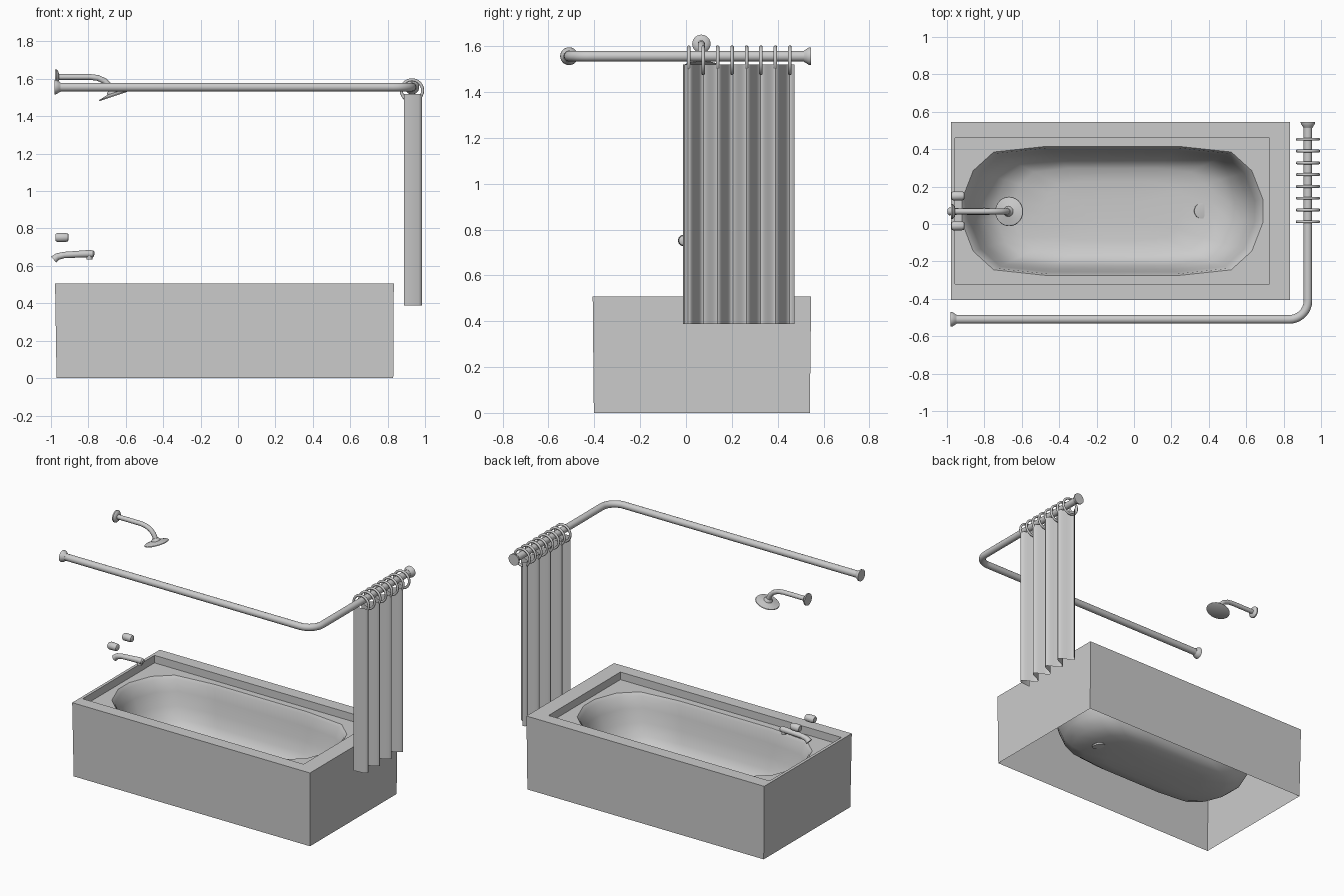
import bpy, bmesh, math
from mathutils import Vector

if "Cube" in bpy.data.objects:
    bpy.data.objects.remove(bpy.data.objects["Cube"])


def finish(name, bm, angle=40, recalc=True):
    if recalc:
        bmesh.ops.recalc_face_normals(bm, faces=bm.faces)
    me = bpy.data.meshes.new(name)
    bm.to_mesh(me)
    bm.free()
    ob = bpy.data.objects.new(name, me)
    bpy.context.collection.objects.link(ob)
    bpy.ops.object.select_all(action='DESELECT')
    ob.select_set(True)
    bpy.context.view_layer.objects.active = ob
    bpy.ops.object.shade_smooth_by_angle(angle=math.radians(angle))
    return ob


def bridge(bm, a, b):
    n = len(a)
    for i in range(n):
        bm.faces.new((a[i], a[(i + 1) % n], b[(i + 1) % n], b[i]))


def tube(name, pts, radii, sides=20):
    """Round section swept along points, one radius per point."""
    pts = [Vector(p) for p in pts]
    if not isinstance(radii, (list, tuple)):
        radii = [radii] * len(pts)
    bm = bmesh.new()
    loops = []
    for i, (p, r) in enumerate(zip(pts, radii)):
        t = pts[min(i + 1, len(pts) - 1)] - pts[max(i - 1, 0)]
        q = t.to_track_quat('Z', 'Y')
        loops.append([bm.verts.new(p + q @ Vector((r * math.cos(a), r * math.sin(a), 0)))
                      for a in (2 * math.pi * k / sides for k in range(sides))])
    for a, b in zip(loops, loops[1:]):
        bridge(bm, a, b)
    bm.faces.new(loops[0])
    bm.faces.new(loops[-1])
    return finish(name, bm)


def lathe(name, start, axis, profile, sides=24):
    """Turned part: profile is (distance along axis, radius)."""
    axis = Vector(axis).normalized()
    return tube(name, [Vector(start) + axis * d for d, _ in profile],
                [r for _, r in profile], sides)


# Tub: open-bottomed apron, flat rim, recessed deck and lofted basin
bm = bmesh.new()


def rect(x0, x1, y0, y1, z):
    return [bm.verts.new(c + (z,)) for c in ((x0, y0), (x1, y0), (x1, y1), (x0, y1))]


deck_z = 0.455
rects = [rect(-0.97, 0.83, -0.402, 0.54, 0), rect(-0.978, 0.833, -0.407, 0.546, 0.507),
         rect(-0.958, 0.725, -0.322, 0.46, 0.507), rect(-0.958, 0.725, -0.322, 0.46, deck_z)]
for a, b in zip(rects, rects[1:]):
    bridge(bm, a, b)
quarter = [(0.805, 0.06), (0.745, 0.215), (0.635, 0.315), (0.355, 0.345)]
half = quarter + [(-x, y) for x, y in reversed(quarter)]
outline = half + [(-x, -y) for x, y in half]
loops = []
for s, z in ((1, deck_z), (0.975, 0.435), (0.945, 0.36), (0.905, 0.27), (0.85, 0.19),
             (0.77, 0.135), (0.66, 0.105), (0.45, 0.093), (0.2, 0.088)):
    loops.append([bm.verts.new((-0.115 + x * s, 0.07 + y * s, z)) for x, y in outline])
for a, b in zip(loops, loops[1:]):
    bridge(bm, a, b)
bm.faces.new(loops[-1])
bm.edges.ensure_lookup_table()
deck_edges = [bm.edges.get((l[i], l[i - 1])) for l in (rects[-1], loops[0]) for i in range(len(l))]
bmesh.ops.triangle_fill(bm, edges=deck_edges, use_beauty=True, normal=(0, 0, 1))
finish("bathtub", bm)

# Drain disc, tipped so one side sits above the basin floor
lathe("drain", (0.362, 0.07, 0.091), (0.2, 0, 1),
      [(0, 0.03), (0.001, 0.042), (0.012, 0.042), (0.014, 0.03)])

# Curtain rod with a rounded corner and end flanges
rod_z, rx, ry = 1.556, 0.93, -0.51
arc = [(rx - 0.1 + 0.1 * math.sin(a), ry + 0.1 - 0.1 * math.cos(a), rod_z)
       for a in (math.pi / 2 * k / 8 for k in range(9))]
tube("curtain_rod", [(-0.97, ry, rod_z)] + arc + [(rx, 0.54, rod_z)], 0.023)
flange = [(0, 0.039), (0.01, 0.038), (0.022, 0.03), (0.032, 0.024)]
lathe("rod_flange_left", (-0.98, ry, rod_z), (1, 0, 0), flange)
lathe("rod_flange_back", (rx, 0.546, rod_z), (0, -1, 0), flange)

# Curtain rings
for i in range(8):
    bpy.ops.mesh.primitive_torus_add(location=(rx, 0.012 + 0.063 * i, 1.538),
                                     rotation=(math.pi / 2, 0, 0), major_radius=0.057,
                                     minor_radius=0.008, major_segments=28, minor_segments=10)
    bpy.context.object.name = f"curtain_ring_{i + 1}"
    bpy.ops.object.shade_smooth()

# Curtain: a gathered sheet with regular folds
bm = bmesh.new()
n = 64
path = [(0.888, -0.013)]
for i in range(n + 1):
    y = -0.006 + 0.48 * i / n
    path.append((0.936 + 0.047 * math.cos(2 * math.pi * (y - 0.012) / 0.126), y))
low, high = ([bm.verts.new((x, y, z)) for x, y in path] for z in (0.388, 1.52))
for i in range(len(path) - 1):
    bm.faces.new((low[i], low[i + 1], high[i + 1], high[i]))
finish("curtain", bm, recalc=False)

# Shower arm, wall flange and tilted head
cy = 0.067
lathe("shower_flange", (-0.978, cy, 1.61), (1, 0, 0),
      [(0, 0.04), (0.008, 0.04), (0.016, 0.033), (0.02, 0.02)])
tube("shower_arm", [(-0.97, cy, 1.61), (-0.79, cy, 1.61), (-0.75, cy, 1.605), (-0.715, cy, 1.59),
                    (-0.69, cy, 1.565), (-0.67, cy, 1.525)], 0.0155)
lathe("shower_head", (-0.678, cy, 1.54), (0.32, 0, -0.95),
      [(0, 0.018), (0.01, 0.026), (0.018, 0.028), (0.022, 0.045), (0.03, 0.077), (0.034, 0.079),
       (0.036, 0.075)], 28)

# Tap knobs
for side, y in (("front", -0.01), ("back", 0.15)):
    lathe(f"tap_knob_{side}", (-0.976, y, 0.752), (1, 0, 0),
          [(0, 0.019), (0.012, 0.025), (0.055, 0.024), (0.066, 0.021), (0.07, 0.015)])

# Spout with a short downward outlet
tube("spout", [(-0.985, cy, 0.633), (-0.965, cy, 0.65), (-0.93, cy, 0.658), (-0.86, cy, 0.662),
               (-0.8, cy, 0.665), (-0.775, cy, 0.664), (-0.768, cy, 0.663)],
     [0.021, 0.018, 0.017, 0.018, 0.02, 0.019, 0.012])
lathe("spout_outlet", (-0.795, cy, 0.665), (0, 0, -1), [(0, 0.016), (0.03, 0.016)])
